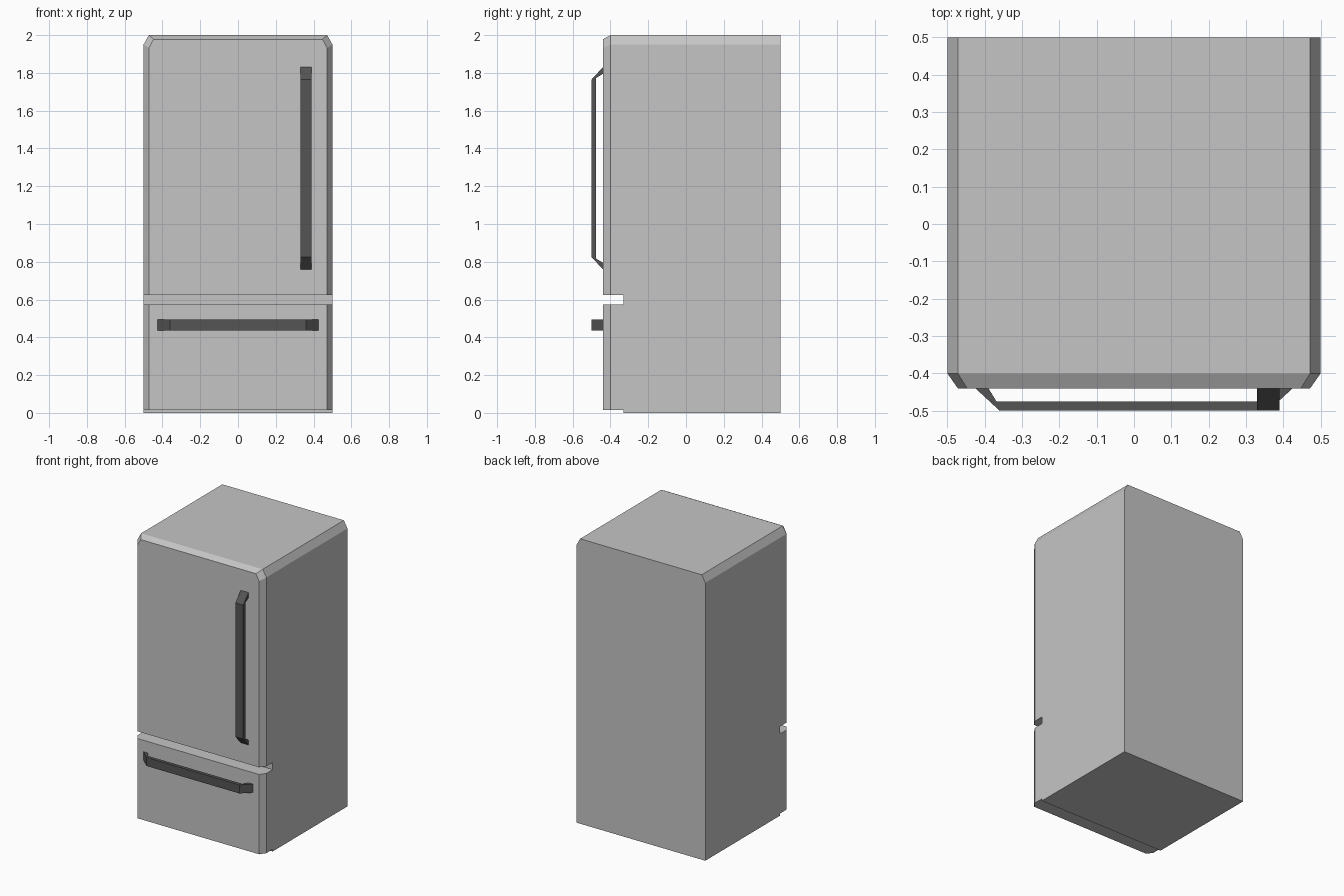
import bpy, bmesh
from mathutils import Vector

if "Cube" in bpy.data.objects:
    bpy.data.objects.remove(bpy.data.objects["Cube"])


def material(name, rgb):
    m = bpy.data.materials.new(name)
    m.diffuse_color = (*rgb, 1)
    m.use_nodes = True
    m.node_tree.nodes["Principled BSDF"].inputs["Base Color"].default_value = m.diffuse_color
    return m


steel = material("light grey steel", (0.56, 0.56, 0.56))
dark = material("dark grey metal", (0.09, 0.09, 0.09))


def loft(name, rings, mat):
    """Skin a list of matching point rings into a closed solid."""
    bm = bmesh.new()
    loops = [[bm.verts.new(Vector(p)) for p in ring] for ring in rings]
    n = len(loops[0])
    for a, b in zip(loops, loops[1:]):
        for i in range(n):
            j = (i + 1) % n
            bm.faces.new((a[i], a[j], b[j], b[i]))
    bm.faces.new(loops[0])
    bm.faces.new(loops[-1])
    bmesh.ops.recalc_face_normals(bm, faces=bm.faces[:])
    me = bpy.data.meshes.new(name)
    bm.to_mesh(me)
    bm.free()
    me.materials.append(mat)
    ob = bpy.data.objects.new(name, me)
    bpy.context.collection.objects.link(ob)
    return ob


def arch(y, w, bottom, shoulder, top, top_w):
    """Upright outline with cut top corners."""
    return [(-w, y, bottom), (w, y, bottom), (w, y, shoulder),
            (top_w, y, top), (-top_w, y, top), (-w, y, shoulder)]


def rect(y, w, bottom, top):
    return [(-w, y, bottom), (w, y, bottom), (w, y, top), (-w, y, top)]


# Cabinet
loft("cabinet", [arch(y, 0.5, 0, 1.95, 2, 0.472) for y in (0.5, -0.33)], steel)

# Upper door with chamfered front rim
loft("upper_door", [arch(-0.33, 0.5, 0.625, 1.95, 2, 0.472),
                    arch(-0.40, 0.5, 0.625, 1.95, 2, 0.472),
                    arch(-0.44, 0.472, 0.625, 1.932, 1.978, 0.447)], steel)

# Freezer drawer with chamfered sides
loft("freezer_drawer", [rect(-0.33, 0.5, 0.015, 0.575),
                        rect(-0.40, 0.5, 0.015, 0.575),
                        rect(-0.44, 0.472, 0.015, 0.575)], steel)


def handle(name, half, place):
    """Bracket handle: sections (distance along, inner y / outer y) swept along its length."""
    sections = [((half - 0.035, -0.44), (half, -0.44)),
                ((half - 0.057, -0.476), (half - 0.057 - 0.008, -0.5))]
    path = [((-a[0], a[1]), (-b[0], b[1])) for a, b in sections] + sections[::-1]
    loft(name, [[place(*a, -0.03), place(*b, -0.03), place(*b, 0.03), place(*a, 0.03)]
                for a, b in path], dark)


# Handles
handle("door_handle", 0.535, lambda t, y, s: (0.36 + s, y, 1.295 + t))
handle("drawer_handle", 0.425, lambda t, y, s: (t, y, 0.465 + s))
